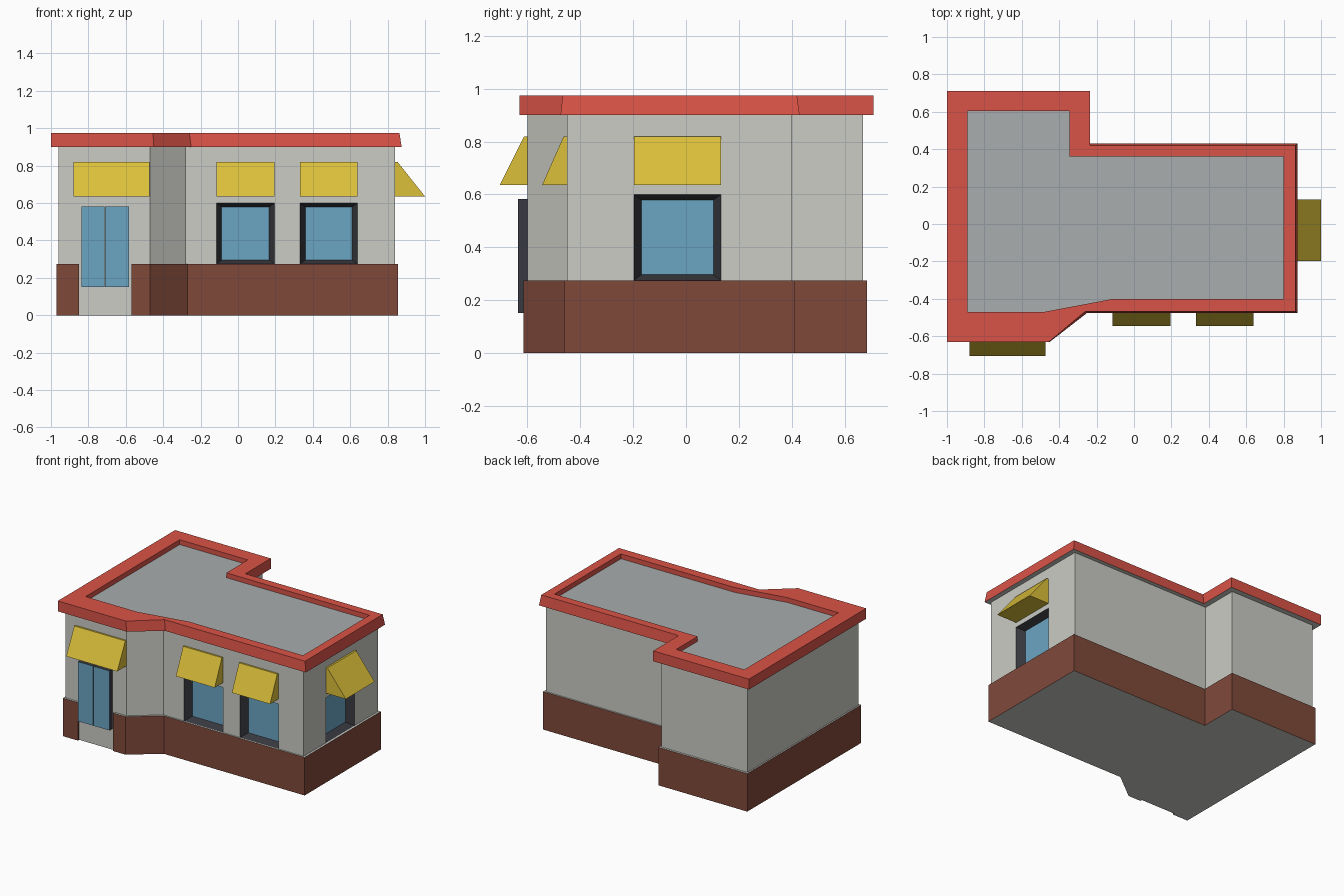
import bpy, bmesh
from mathutils import Vector

cube = bpy.data.objects.get("Cube")
if cube:
    bpy.data.objects.remove(cube, do_unlink=True)


def material(name, hexa):
    channels = [int(hexa[i:i + 2], 16) / 255 for i in (0, 2, 4)]
    color = [c / 12.92 if c <= 0.04045 else ((c + 0.055) / 1.055) ** 2.4 for c in channels] + [1]
    m = bpy.data.materials.new(name)
    m.use_nodes = True
    m.diffuse_color = color
    m.node_tree.nodes["Principled BSDF"].inputs["Base Color"].default_value = color
    return m


WALL = material("pale plaster", "cbccc5")
BRICK = material("brown brick", "80493a")
RED = material("red trim", "da5347")
DECK = material("grey deck", "a9adad")
YELLOW = material("yellow awning", "dcc03a")
FRAME = material("dark frame", "393a40")
GLASS = material("blue glass", "6ba5c3")


def finish(bm, name, mats):
    bmesh.ops.recalc_face_normals(bm, faces=bm.faces)
    me = bpy.data.meshes.new(name)
    bm.to_mesh(me)
    bm.free()
    for m in mats:
        me.materials.append(m)
    ob = bpy.data.objects.new(name, me)
    bpy.context.scene.collection.objects.link(ob)
    return ob


def loft(rings, ring_mats, start_mat, end_mat):
    """Join equal rings of points with quads and cap both ends."""
    bm = bmesh.new()
    rows = [[bm.verts.new(p) for p in ring] for ring in rings]
    n = len(rows[0])
    for a, b, mat in zip(rows, rows[1:], ring_mats):
        for i in range(n):
            j = (i + 1) % n
            bm.faces.new((a[i], a[j], b[j], b[i])).material_index = mat
    bm.faces.new(rows[0]).material_index = start_mat
    bm.faces.new(rows[-1]).material_index = end_mat
    return bm


def at(points, z):
    return [(x, y, z) for x, y in points]


def footprint(left, right, front, bay_front, back, wing_back, bay, bay_end, wing):
    """Building plan: front bay with a slanted corner, and a rear wing."""
    return [(left, bay_front), (bay, bay_front), (bay_end, front), (right, front),
            (right, back), (wing, back), (wing, wing_back), (left, wing_back)]


# Walls
plan = footprint(-.96, .84, -.45, -.60, .40, .67, -.47, -.28, -.275)
walls = finish(loft([at(plan, 0), at(plan, .91)], [0], 0, 0), "walls", [WALL, FRAME, GLASS])

# Brick skirting, open at the doorway, with a plaster ledge on top
outer = footprint(-.97, .855, -.46, -.615, .41, .685, -.47, -.27, -.26)
start, end = -.57, -.85
strip = ([(start, -.615)] + outer[1:] + [outer[0], (end, -.615), (end, -.60)]
         + [plan[0]] + plan[:0:-1] + [(start, -.60)])
finish(loft([at(strip, 0), at(strip, .275)], [0], 1, 1), "skirting", [BRICK, WALL])

# Roof: soffit, leaning fascia, flat rim and sunken deck
eave = footprint(-1, .875, -.475, -.63, .43, .71, -.45, -.25, -.235)
crown = footprint(-1, .863, -.467, -.63, .42, .71, -.455, -.26, -.235)
inner = footprint(-.89, .80, -.40, -.47, .36, .605, -.48, -.11, -.345)
finish(loft([at(eave, .90), at(crown, .975), at(inner, .975), at(inner, .94)],
            [0, 0, 0], 1, 2), "roof", [RED, WALL, DECK])

# Openings: origin on the wall, direction along it, direction outward
FRONT = (Vector((1, 0, 0)), Vector((0, -1, 0)))
SIDE = (Vector((0, 1, 0)), Vector((1, 0, 0)))
UP = Vector((0, 0, 1))


def recess_window(name, origin, axes, a0, a1):
    """Cut a splayed window opening with glass at the back."""
    along, out = axes

    def ring(depth, inset, rise):
        corners = [(a0 + inset, .275 + rise), (a1 - inset, .275 + rise),
                   (a1 - inset, .60 - rise), (a0 + inset, .60 - rise)]
        return [origin + along * a + UP * z + out * depth for a, z in corners]

    bm = loft([ring(.02, 0, 0), ring(0, 0, 0), ring(-.055, .028, .021)], [1, 1], 1, 2)
    cutter = finish(bm, name, [WALL, FRAME, GLASS])
    cutter.hide_render = True
    mod = walls.modifiers.new(name, "BOOLEAN")
    mod.operation = "DIFFERENCE"
    mod.solver = "EXACT"
    mod.object = cutter
    bpy.context.view_layer.objects.active = walls
    bpy.ops.object.modifier_apply(modifier=mod.name)
    bpy.data.objects.remove(cutter, do_unlink=True)


def awning(name, origin, axes, a0, a1, reach):
    along, out = axes
    profile = [(0, .635), (reach, .635), (.013, .82), (0, .82)]
    rings = [[origin + along * a + out * d + UP * z for d, z in profile] for a in (a0, a1)]
    finish(loft(rings, [0], 0, 0), name, [YELLOW])


main_front = Vector((0, -.45, 0))
right_end = Vector((.84, 0, 0))
for label, origin, axes, a0, a1, reach in (
        ("front_inner", main_front, FRONT, -.115, .195, .095),
        ("front_outer", main_front, FRONT, .332, .638, .095),
        ("side", right_end, SIDE, -.197, .132, .16)):
    recess_window(label + "_window", origin, axes, a0, a1)
    awning(label + "_awning", origin, axes, a0, a1, reach)
awning("door_awning", Vector((0, -.60, 0)), FRONT, -.88, -.472, .105)

# Double door: framed leaves with inset glass
for name, x0, x1 in (("left_door", -.712, -.583), ("right_door", -.836, -.714)):
    rect = [(x0, .152), (x1, .152), (x1, .582), (x0, .582)]
    rings = [[(x, y, z) for x, z in rect] for y in (-.60, -.635)]
    bm = loft(rings, [0], 0, 0)
    bm.faces.ensure_lookup_table()
    pane = bm.faces[-1]
    bmesh.ops.inset_individual(bm, faces=[pane], thickness=.011)
    pane.material_index = 1
    finish(bm, name, [FRAME, GLASS])
